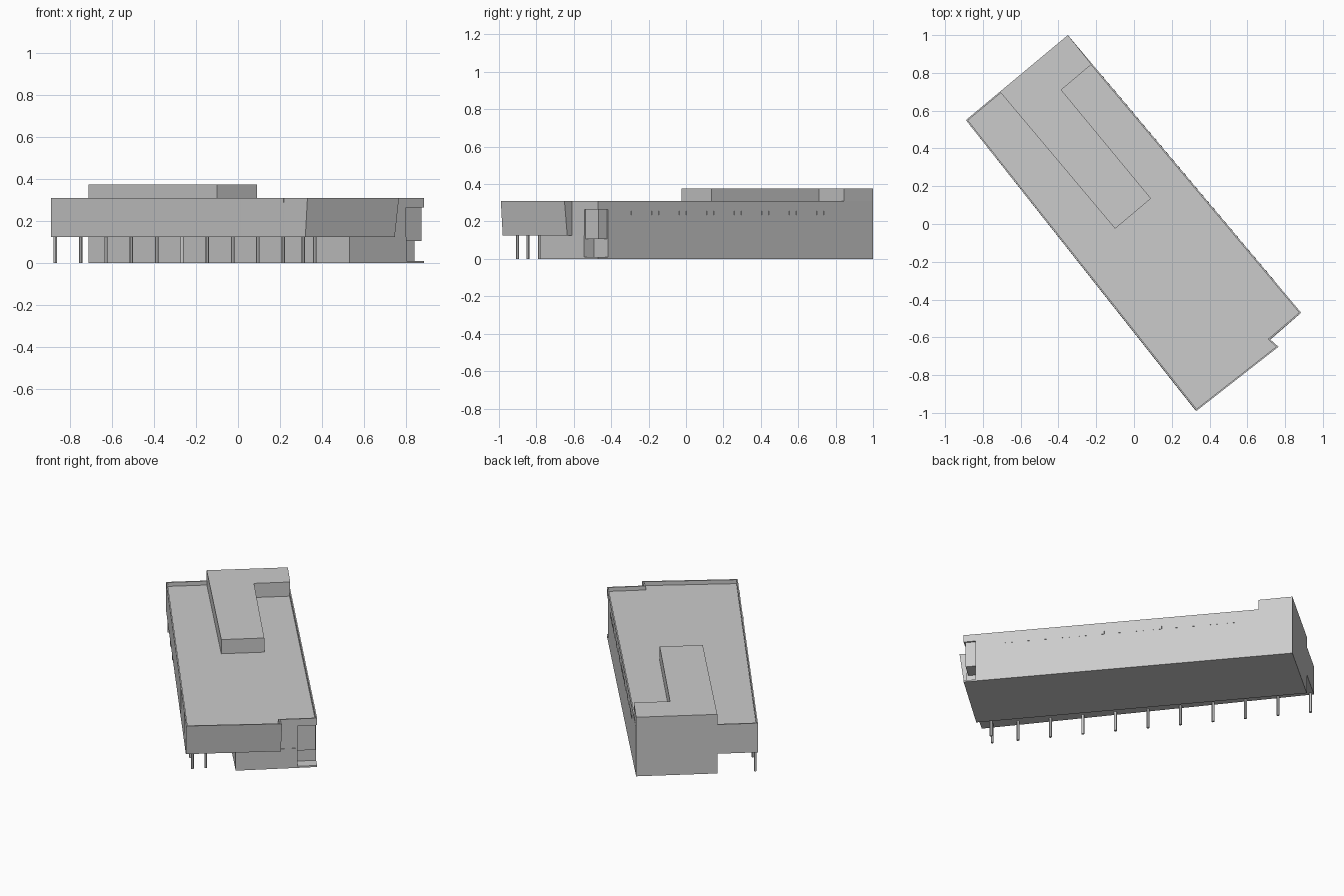
import bpy, bmesh
from mathutils import Vector

if "Cube" in bpy.data.objects:
    bpy.data.objects.remove(bpy.data.objects["Cube"])

grey = bpy.data.materials.new("concrete_grey")
grey.use_nodes = True
colour = (0.6, 0.6, 0.6, 1)
grey.diffuse_color = colour
grey.node_tree.nodes["Principled BSDF"].inputs["Base Color"].default_value = colour

# Plan corners of the building
WEST, NORTH, EAST = Vector((-0.89, 0.55)), Vector((-0.35, 1.0)), Vector((0.885, -0.47))
SOUTH, NOSE, STEP = Vector((0.33, -0.99)), Vector((0.765, -0.65)), Vector((0.72, -0.61))
INNER, LOW = Vector((-0.71, 0.70)), Vector((0.53, -0.78))
along = (NORTH - EAST).normalized()      # back wall direction
across = (EAST - LOW).normalized()       # end wall direction


def finish(bm, name):
    bmesh.ops.recalc_face_normals(bm, faces=bm.faces)
    mesh = bpy.data.meshes.new(name)
    bm.to_mesh(mesh)
    bm.free()
    mesh.materials.append(grey)
    obj = bpy.data.objects.new(name, mesh)
    bpy.context.collection.objects.link(obj)
    return obj


def prism(name, plan, z0, z1, base=None, parapet=0):
    """Extruded plan, with an optional different base plan and a sunken roof."""
    bm = bmesh.new()
    low = [bm.verts.new((p[0], p[1], z0)) for p in base or plan]
    high = [bm.verts.new((p[0], p[1], z1)) for p in plan]
    bm.faces.new(low)
    roof = bm.faces.new(high)
    for i in range(len(plan)):
        j = (i + 1) % len(plan)
        bm.faces.new((low[i], low[j], high[j], high[i]))
    bmesh.ops.recalc_face_normals(bm, faces=bm.faces)
    if parapet:
        bmesh.ops.inset_region(bm, faces=[roof], thickness=0.008, use_even_offset=True)
        new = bmesh.ops.extrude_discrete_faces(bm, faces=[roof])["faces"]
        bmesh.ops.translate(bm, verts=new[0].verts, vec=(0, 0, -parapet))
    return finish(bm, name)


def cut(target, cutter):
    mod = target.modifiers.new("cut", "BOOLEAN")
    mod.operation, mod.solver, mod.object = "DIFFERENCE", "EXACT", cutter
    bpy.context.view_layer.objects.active = target
    bpy.ops.object.modifier_apply(modifier=mod.name)


def plate(name, start, end, z0, z1, out):
    """Thin plate on a wall between two plan points."""
    push = out * 0.002
    return prism(name, [start - push, end - push, end + push, start + push], z0, z1)


# Main volumes; the end wall of the upper floor leans outward
upper = prism("upper_floor", [WEST, SOUTH, NOSE, STEP, EAST, NORTH], 0.125, 0.31,
              base=[WEST, Vector((0.32, -0.98)), Vector((0.745, -0.635)), STEP, EAST, NORTH],
              parapet=0.025)
ground = prism("ground_floor", [INNER, LOW, EAST, NORTH], 0, 0.125)
prism("roof_storey", [INNER, (-0.10, -0.025), (0.09, 0.135), (-0.385, 0.71),
                      (-0.225, 0.845), NORTH], 0.28, 0.375)


# Corner entrance: deep porch below, shallow window recess above
def corner(i, j):
    return EAST - across * i + along * j


porch = [corner(*p) for p in ((0.113, -0.05), (-0.05, -0.05), (-0.05, 0.07), (0.113, 0.07))]
recess = [corner(*p) for p in ((0.113, -0.05), (-0.05, -0.05), (-0.05, 0.07),
                               (0.01, 0.07), (0.01, 0.01), (0.113, 0.01))]
for name, plan, z0, z1 in (("porch_cutter", porch, 0.01, 0.105),
                           ("recess_cutter", recess, 0.1, 0.265)):
    cutter = prism(name, plan, z0, z1)
    cutter.hide_render = True
    for target in (upper, ground):
        cut(target, cutter)
    bpy.data.objects.remove(cutter)


# Columns under the overhang
def column(x, y):
    bm = bmesh.new()
    bmesh.ops.create_cone(bm, cap_ends=True, segments=12, radius1=0.008, radius2=0.008, depth=0.125)
    bmesh.ops.translate(bm, verts=bm.verts, vec=(x, y, 0.0625))
    obj = finish(bm, "column")
    bpy.context.view_layer.objects.active = obj
    obj.select_set(True)
    bpy.ops.object.shade_smooth_by_angle()
    obj.select_set(False)


first, last = Vector((-0.868, 0.545)), Vector((0.215, -0.783))
for i in range(10):
    column(*first.lerp(last, i / 9))
column(0.31, -0.9)
column(0.365, -0.845)

# Small windows along the back wall
for i in range(30):
    spot = EAST.lerp(NORTH, 0.12 + i * 0.025)
    plate("back_window", spot, spot + along * 0.015, 0.235, 0.255, across)

# Vertical joints on the long front wall
front = (SOUTH - WEST).normalized()
for x in (0.01, 0.2, 0.215):
    spot = WEST.lerp(SOUTH, (x - WEST.x) / (SOUTH.x - WEST.x))
    plate("wall_joint", spot, spot + front * 0.004, 0.125, 0.31, -across)
